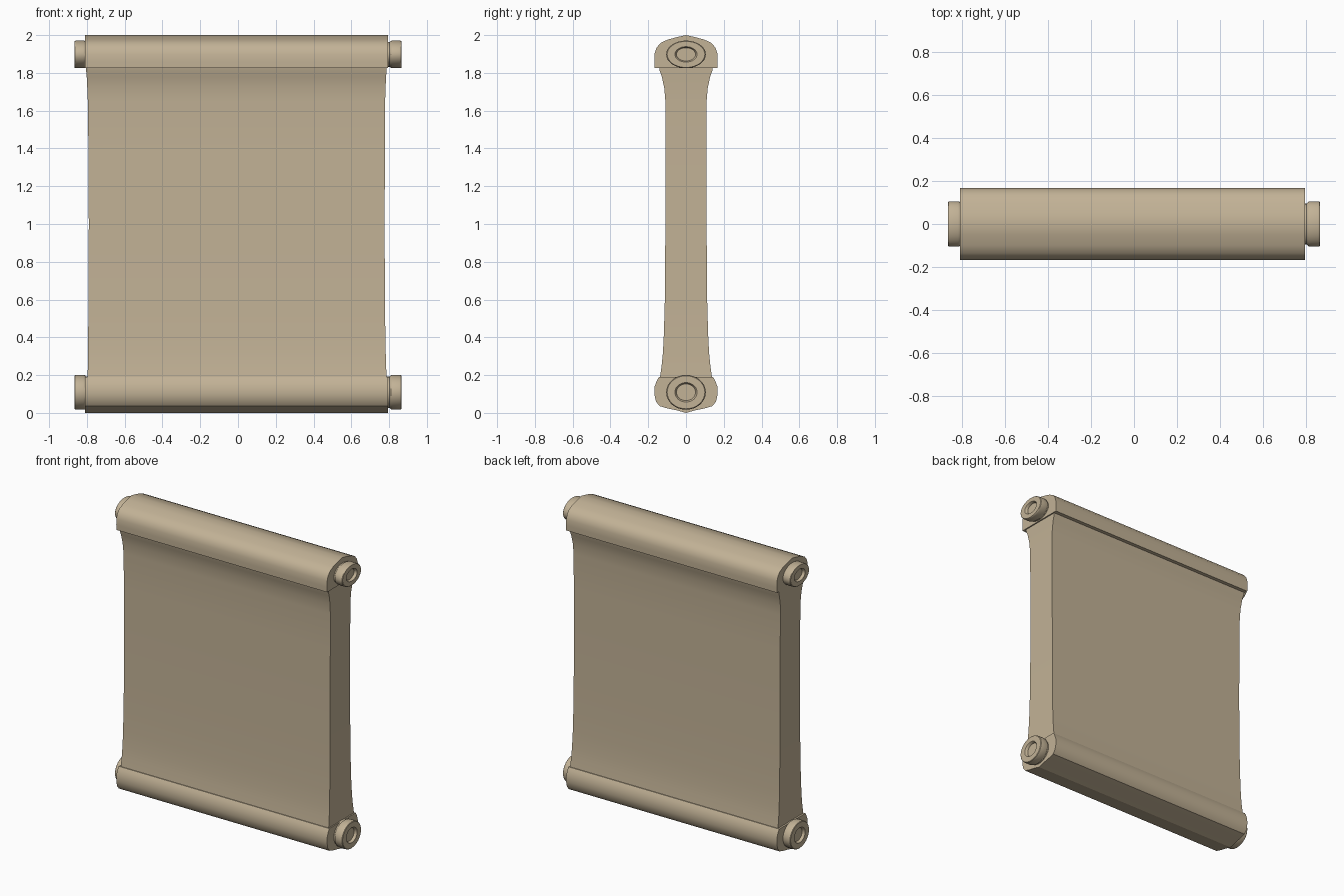
import bpy, bmesh, math

if "Cube" in bpy.data.objects:
    bpy.data.objects.remove(bpy.data.objects["Cube"])

mat = bpy.data.materials.new("parchment tan")
mat.diffuse_color = (0.54, 0.445, 0.305, 1)
mat.use_nodes = True
mat.node_tree.nodes["Principled BSDF"].inputs["Base Color"].default_value = mat.diffuse_color


def loft(name, rings, angle=35):
    """Skin a stack of equal-length closed rings and cap both ends."""
    bm = bmesh.new()
    vs = [[bm.verts.new(p) for p in r] for r in rings]
    n = len(rings[0])
    for a, b in zip(vs, vs[1:]):
        for i in range(n):
            j = (i + 1) % n
            bm.faces.new((a[i], a[j], b[j], b[i]))
    bm.faces.new(vs[0])
    bm.faces.new(vs[-1])
    bmesh.ops.recalc_face_normals(bm, faces=bm.faces)
    me = bpy.data.meshes.new(name)
    bm.to_mesh(me)
    bm.free()
    me.materials.append(mat)
    ob = bpy.data.objects.new(name, me)
    bpy.context.collection.objects.link(ob)
    bpy.ops.object.select_all(action='DESELECT')
    bpy.context.view_layer.objects.active = ob
    ob.select_set(True)
    bpy.ops.object.shade_smooth_by_angle(angle=math.radians(angle))
    return ob


# Thick sheet: (z, half depth, left x, right x), flaring towards the rolls
sheet = [(0.17, 0.140, -0.797, 0.787), (0.20, 0.136, -0.796, 0.786),
         (0.25, 0.129, -0.795, 0.784), (0.32, 0.122, -0.794, 0.782),
         (0.42, 0.117, -0.793, 0.780), (0.60, 0.112, -0.792, 0.778),
         (1.00, 0.109, -0.790, 0.776), (1.40, 0.108, -0.792, 0.778),
         (1.65, 0.109, -0.795, 0.779), (1.72, 0.115, -0.798, 0.781),
         (1.78, 0.128, -0.801, 0.784), (1.81, 0.139, -0.804, 0.786),
         (1.84, 0.144, -0.805, 0.787)]
loft("sheet", [[(l, -d, z), (r, -d, z), (r, d, z), (l, d, z)]
               for z, d, l, r in sheet])

# Rolls: half profiles (y, z), mirrored to a flat-sided bar with a ridge
upper = [(0, 2.0), (0.05, 1.989), (0.10, 1.975), (0.135, 1.958),
         (0.157, 1.932), (0.167, 1.90), (0.168, 1.86), (0.167, 1.825)]
lower = [(0, 0.0), (0.05, 0.014), (0.10, 0.024), (0.14, 0.036),
         (0.159, 0.06), (0.168, 0.10), (0.166, 0.14), (0.154, 0.172),
         (0.143, 0.19)]
for name, half in (("upper_roll", upper), ("lower_roll", lower)):
    prof = half + [(-y, z) for y, z in reversed(half[1:])]
    loft(name, [[(x, y, z) for y, z in prof] for x in (-0.809, 0.795)], 30)

# Oval end knobs: (x, scale) steps with a narrow neck and dished end
steps = [(0.78, 0.90), (0.803, 0.90), (0.810, 0.98), (0.818, 1.0),
         (0.855, 1.0), (0.863, 0.985), (0.866, 0.95), (0.866, 0.56),
         (0.862, 0.52), (0.848, 0.48)]
for level, cz, rz in (("upper", 1.898, 0.073), ("lower", 0.109, 0.092)):
    for side, s in (("left", -1), ("right", 1)):
        rings = [[(s * x, 0.105 * k * math.cos(a), cz + rz * k * math.sin(a))
                  for a in (i * math.tau / 32 for i in range(32))]
                 for x, k in steps]
        loft(f"{level}_{side}_knob", rings)
